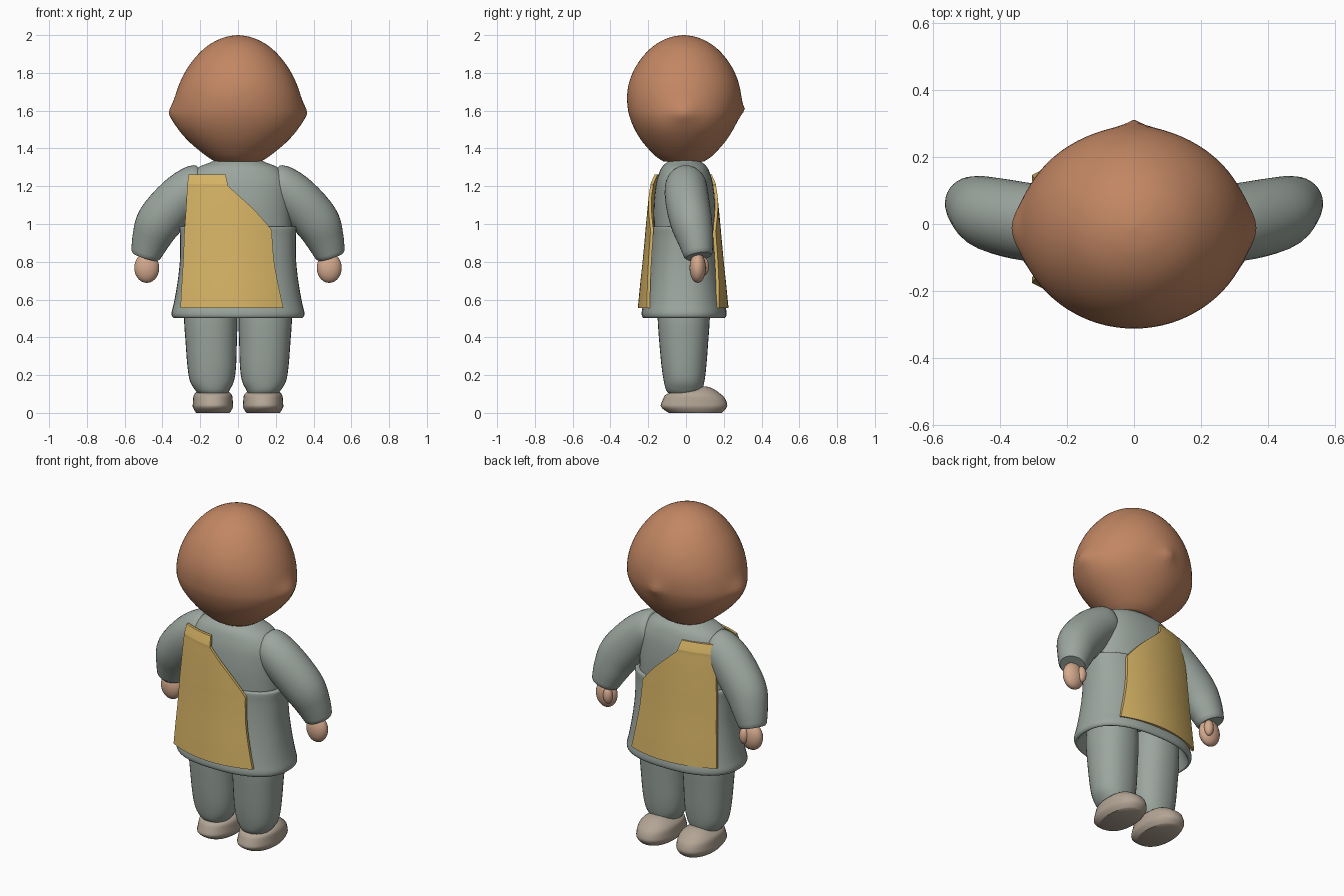
import bpy, bmesh, math
from mathutils import Vector

if "Cube" in bpy.data.objects:
    bpy.data.objects.remove(bpy.data.objects["Cube"])


def material(name, rgb):
    m = bpy.data.materials.new(name)
    m.diffuse_color = (*rgb, 1)
    m.use_nodes = True
    m.node_tree.nodes["Principled BSDF"].inputs["Base Color"].default_value = m.diffuse_color
    return m


SKIN = material("brown skin", (0.54, 0.24, 0.125))
CLOTH = material("grey green cloth", (0.33, 0.38, 0.345))
GOLD = material("golden cloth", (0.67, 0.45, 0.13))
HAND = material("light skin", (0.66, 0.40, 0.27))
SHOE = material("tan shoe", (0.45, 0.375, 0.30))


def smooth_rows(rows, steps):
    """Catmull-Rom interpolation through rows of equal length."""
    out = []
    for i in range(len(rows) - 1):
        a, b, c, d = (rows[max(i - 1, 0)], rows[i], rows[i + 1], rows[min(i + 2, len(rows) - 1)])
        for s in range(steps):
            t = s / steps
            out.append([0.5 * (2 * q + (r - p) * t + (2 * p - 5 * q + 4 * r - w) * t * t
                               + (3 * q - p - 3 * r + w) * t ** 3)
                        for p, q, r, w in zip(a, b, c, d)])
    out.append(list(rows[-1]))
    return out


def finish(name, bm, mat, angle=40):
    bmesh.ops.recalc_face_normals(bm, faces=bm.faces)
    me = bpy.data.meshes.new(name)
    bm.to_mesh(me)
    bm.free()
    me.materials.append(mat)
    ob = bpy.data.objects.new(name, me)
    bpy.context.collection.objects.link(ob)
    bpy.ops.object.select_all(action='DESELECT')
    ob.select_set(True)
    bpy.context.view_layer.objects.active = ob
    bpy.ops.object.shade_smooth_by_angle(angle=math.radians(angle))
    return ob


def bridge(name, rings, mat, angle=40, cap=True):
    """Skin a list of closed rings, with caps on both ends."""
    bm = bmesh.new()
    loops = [[bm.verts.new(p) for p in r] for r in rings]
    n = len(loops[0])
    for lo, hi in zip(loops, loops[1:]):
        for i in range(n):
            bm.faces.new((lo[i], lo[(i + 1) % n], hi[(i + 1) % n], hi[i]))
    if cap:
        bm.faces.new(loops[0][::-1])
        bm.faces.new(loops[-1])
    return finish(name, bm, mat, angle)


def oval(z, rx, ry, cx=0, cy=0, n=48, power=2.0):
    pts = []
    for i in range(n):
        a = 2 * math.pi * i / n
        c, s = math.cos(a), math.sin(a)
        pts.append((cx + rx * math.copysign(abs(c) ** (2 / power), c),
                    cy + ry * math.copysign(abs(s) ** (2 / power), s), z))
    return pts


def ellipsoid(name, loc, radii, mat):
    bm = bmesh.new()
    bmesh.ops.create_uvsphere(bm, u_segments=24, v_segments=14, radius=1)
    for v in bm.verts:
        v.co = Vector([l + c * r for l, c, r in zip(loc, v.co, radii)])
    return finish(name, bm, mat)


# Head: rounded dome, tapering jaw, small pointed nose and ear bumps
head_rows = [(1.33, .12, .105), (1.36, .168, .15), (1.43, .253, .215), (1.5, .315, .259),
             (1.56, .341, .284), (1.61, .343, .296), (1.68, .331, .3), (1.75, .307, .289),
             (1.82, .271, .261), (1.88, .227, .222), (1.93, .178, .175), (1.965, .126, .125),
             (1.99, .066, .066), (2.0, .006, .006)]
head_rings = []
for z, rx, ry in smooth_rows(head_rows, 3):
    ring = []
    for x, y, h in oval(z, rx, ry, cy=-.012, n=72):
        ear = .021 * math.exp(-((y + .012) / .07) ** 2 - ((h - 1.59) / .05) ** 2)
        x += math.copysign(ear, x)
        if y > 0:
            y += .031 * math.exp(-math.hypot(x, h - 1.605) / .04)
        ring.append((x, y, h))
    head_rings.append(ring)
bridge("head", head_rings, SKIN, 60)

# Upper body of the coat
bodice = [(.9, .285, .16), (1.0, .283, .163), (1.1, .28, .163), (1.2, .275, .153),
          (1.26, .25, .138), (1.3, .21, .12), (1.325, .15, .095), (1.34, .12, .075)]
bridge("coat_top", [oval(z, a, b, cy=-.008, power=2.3) for z, a, b in smooth_rows(bodice, 4)], CLOTH)

# Coat skirt: flared, with a rolled hem and a hollow underside
skirt = [(.62, .28, .17), (.52, .325, .2), (.503, .335, .211), (.508, .347, .221),
         (.53, .352, .225), (.58, .34, .217), (.68, .322, .202), (.8, .308, .187),
         (.92, .306, .177), (.975, .31, .176), (.988, .303, .17), (.985, .27, .15)]
bridge("coat_skirt", [oval(z, a, b, cy=-.01, power=2.4) for z, a, b in smooth_rows(skirt, 3)], CLOTH, 50)

# One-shouldered tabard panels: height, left edge, right edge, depth
panel = [(.556, -.305, .24, .24), (.68, -.298, .213, .228), (.81, -.29, .19, .214),
         (.94, -.285, .18, .202), (.975, -.283, .173, .199), (1.07, -.276, .09, .19),
         (1.14, -.272, .015, .183), (1.2, -.268, -.05, .176), (1.215, -.267, -.055, .174),
         (1.262, -.262, -.066, .155)]
for name, side in (("tabard_back", -1), ("tabard_front", 1)):
    bm = bmesh.new()
    grid = []
    for z, x0, x1, depth in smooth_rows(panel, 3):
        row = []
        for i in range(17):
            x = x0 + (x1 - x0) * i / 16
            row.append(bm.verts.new((x, -.015 + side * (depth - .85 * x * x), z)))
        grid.append(row)
    for lo, hi in zip(grid, grid[1:]):
        for i in range(16):
            q = (lo[i], lo[i + 1], hi[i + 1], hi[i])
            bm.faces.new(q if side < 0 else q[::-1])
    # Give the cloth an inner layer and edges
    inner = bmesh.ops.duplicate(bm, geom=bm.faces[:])
    twin = inner["vert_map"]
    edges = [e for e in bm.edges if e.is_boundary and e.verts[0] in twin
             and e.verts[0] in {v for r in grid for v in r}]
    for e in edges:
        a, b = e.verts
        bm.faces.new((a, b, twin[b], twin[a]))
    for r in grid:
        for v in r:
            twin[v].co.y -= side * .016
    finish(name, bm, GOLD)

# Sleeve path: centre x, y, z, width radius, depth radius
arm = [(.19, 0, 1.225, .085, .085), (.22, 0, 1.21, .108, .108), (.31, .005, 1.135, .121, .116),
       (.415, .027, 1.015, .121, .111), (.46, .05, .92, .102, .095), (.488, .065, .838, .08, .077)]
leg = [(.105, .133, -.01, .08, .085), (.125, .136, -.01, .094, .097), (.17, .138, -.01, .117, .108),
       (.25, .139, -.011, .129, .119), (.38, .142, -.012, .136, .13), (.5, .144, -.012, .141, .138),
       (.62, .144, -.012, .13, .138)]
# Shoe outline by height: half width, heel y, toe y
shoe = [(0, .088, -.09, .19), (.012, .097, -.11, .203), (.032, .107, -.133, .217),
        (.05, .106, -.131, .217), (.08, .104, -.118, .205), (.1, .098, -.102, .183),
        (.12, .075, -.03, .157), (.136, .045, .03, .125), (.141, .02, .05, .1)]

for label, s in (("left", -1), ("right", 1)):
    # Sleeves
    path = smooth_rows(arm, 4)
    rings = []
    for i, (x, y, z, w, d) in enumerate(path):
        p, q = path[max(i - 1, 0)], path[min(i + 1, len(path) - 1)]
        axis = (Vector(q[:3]) - Vector(p[:3])).normalized()
        across = axis.cross(Vector((0, 1, 0))).normalized()
        side = across.cross(axis)
        ring = []
        for k in range(32):
            a = 2 * math.pi * k / 32
            v = Vector((x, y, z)) + across * w * math.cos(a) + side * d * math.sin(a)
            ring.append((s * v.x, v.y, v.z))
        rings.append(ring)
    # Turned-in cuff
    centre = Vector((s * .492, .067, .828))
    rings.append([centre + (Vector(p) - Vector((s * .488, .065, .838))) * .88 for p in rings[-1]])
    bridge(label + "_sleeve", rings, CLOTH)

    # Hands with thumbs
    ellipsoid(label + "_hand", (s * .483, .062, .768), (.066, .043, .08), HAND)
    ellipsoid(label + "_thumb", (s * .452, .095, .775), (.027, .026, .048), HAND)

    # Trouser legs and shoes
    bridge(label + "_trouser_leg", [oval(z, rx, ry, s * cx, cy, 32, 2.2)
                                    for z, cx, cy, rx, ry in smooth_rows(leg, 4)], CLOTH)
    bridge(label + "_shoe", [oval(z, w, (t - h) / 2, s * .133, (t + h) / 2, 32, 2.2)
                             for z, w, h, t in smooth_rows(shoe, 2)], SHOE, 50)
